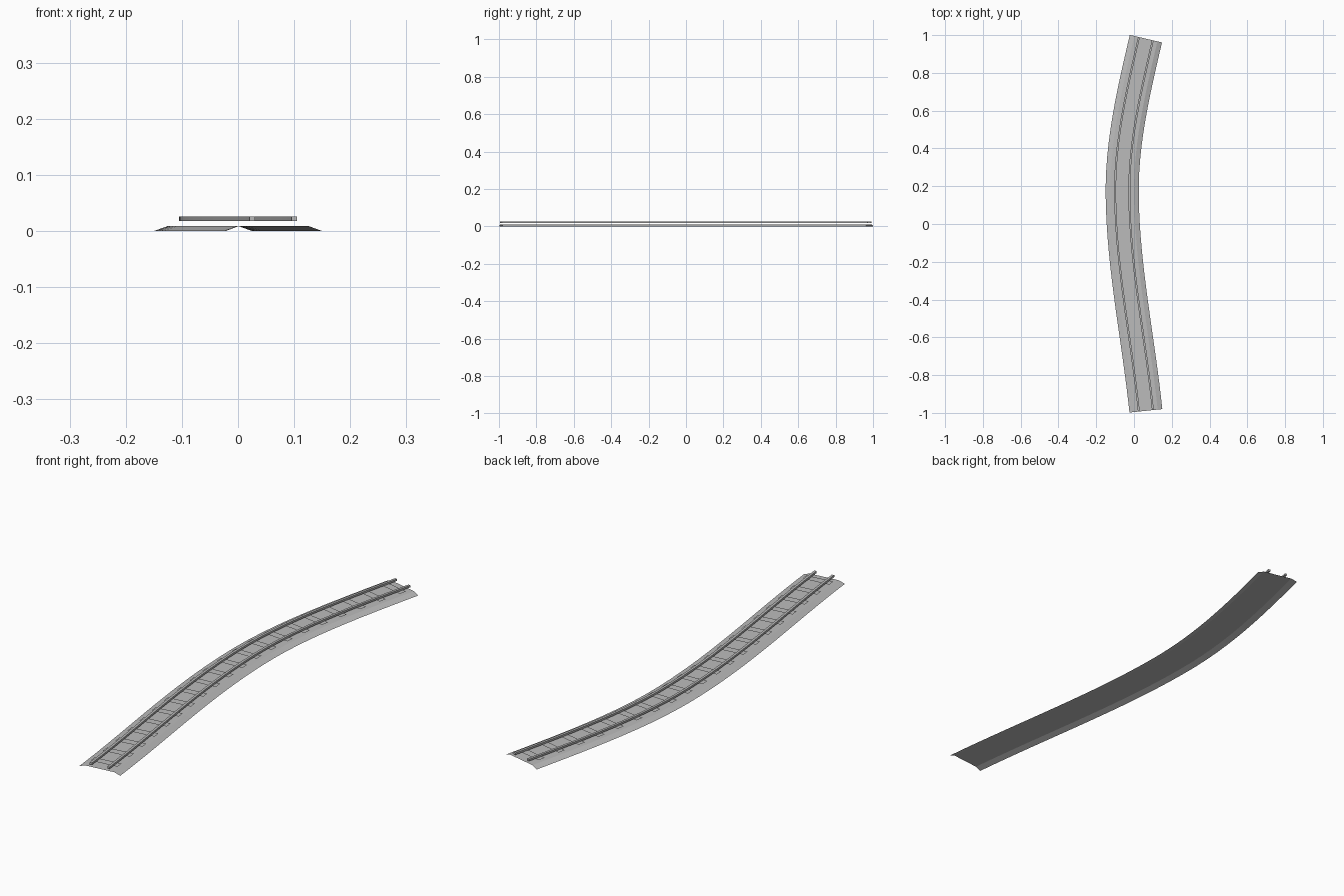
import bpy, bmesh
from mathutils import Vector

if "Cube" in bpy.data.objects:
    bpy.data.objects.remove(bpy.data.objects["Cube"])

grey = bpy.data.materials.new("track grey")
grey.diffuse_color = (0.5, 0.5, 0.5, 1)
grey.use_nodes = True
grey.node_tree.nodes["Principled BSDF"].inputs["Base Color"].default_value = grey.diffuse_color

# Track centreline: two Hermite pieces (y, x, slope dx/dy)
KNOTS = [(-0.989, 0.063, -0.105), (0.18, -0.0625, 0.0), (0.981, 0.063, 0.235)]
Y0, Y1 = KNOTS[0][0], KNOTS[-1][0]


def centre_x(y):
    a, b = (KNOTS[0], KNOTS[1]) if y < KNOTS[1][0] else (KNOTS[1], KNOTS[2])
    L = b[0] - a[0]
    t = (y - a[0]) / L
    return ((2*t**3 - 3*t*t + 1) * a[1] + (t**3 - 2*t*t + t) * L * a[2]
            + (3*t*t - 2*t**3) * b[1] + (t**3 - t*t) * L * b[2])


def place(y, across, z, along=0.0):
    """Point at a sideways offset from the centreline."""
    e = 1e-4
    lo, hi = max(y - e, Y0), min(y + e, Y1)
    d = Vector((centre_x(hi) - centre_x(lo), hi - lo, 0)).normalized()
    side = Vector((d.y, -d.x, 0))
    return Vector((centre_x(y), y, z)) + side * across + d * along


def finish(name, bm):
    mesh = bpy.data.meshes.new(name)
    bm.to_mesh(mesh)
    bm.free()
    mesh.materials.append(grey)
    ob = bpy.data.objects.new(name, mesh)
    bpy.context.collection.objects.link(ob)


def sweep(name, profile, closed, steps=28):
    bm = bmesh.new()
    rings = []
    for i in range(steps + 1):
        y = Y0 + (Y1 - Y0) * i / steps
        rings.append([bm.verts.new(place(y, a, z)) for a, z in profile])
    n = len(profile)
    for r, s in zip(rings, rings[1:]):
        for j in range(n if closed else n - 1):
            k = (j + 1) % n
            bm.faces.new((r[j], r[k], s[k], s[j]))
    if closed:
        bm.faces.new(rings[0][::-1])
        bm.faces.new(rings[-1])
        bmesh.ops.recalc_face_normals(bm, faces=bm.faces)
    finish(name, bm)


# Ballast bed: open sheet with sloping shoulders
sweep("ballast_bed", [(-0.0875, 0), (-0.0625, 0.009), (0.0625, 0.009), (0.0875, 0)], False)

# Two rails
for name, c in (("left_rail", -0.0375), ("right_rail", 0.0375)):
    sweep(name, [(c - 0.005, 0.018), (c + 0.005, 0.018),
                 (c + 0.005, 0.026), (c - 0.005, 0.026)], True)

# Flat sleepers under the rails
bm = bmesh.new()
COUNT = 20
for i in range(COUNT):
    y = Y0 + (Y1 - Y0) * (i + 0.5) / COUNT
    bm.faces.new([bm.verts.new(place(y, a, 0.0165, l)) for a, l in
                  ((-0.057, -0.016), (0.057, -0.016), (0.057, 0.016), (-0.057, 0.016))])
finish("sleepers", bm)
